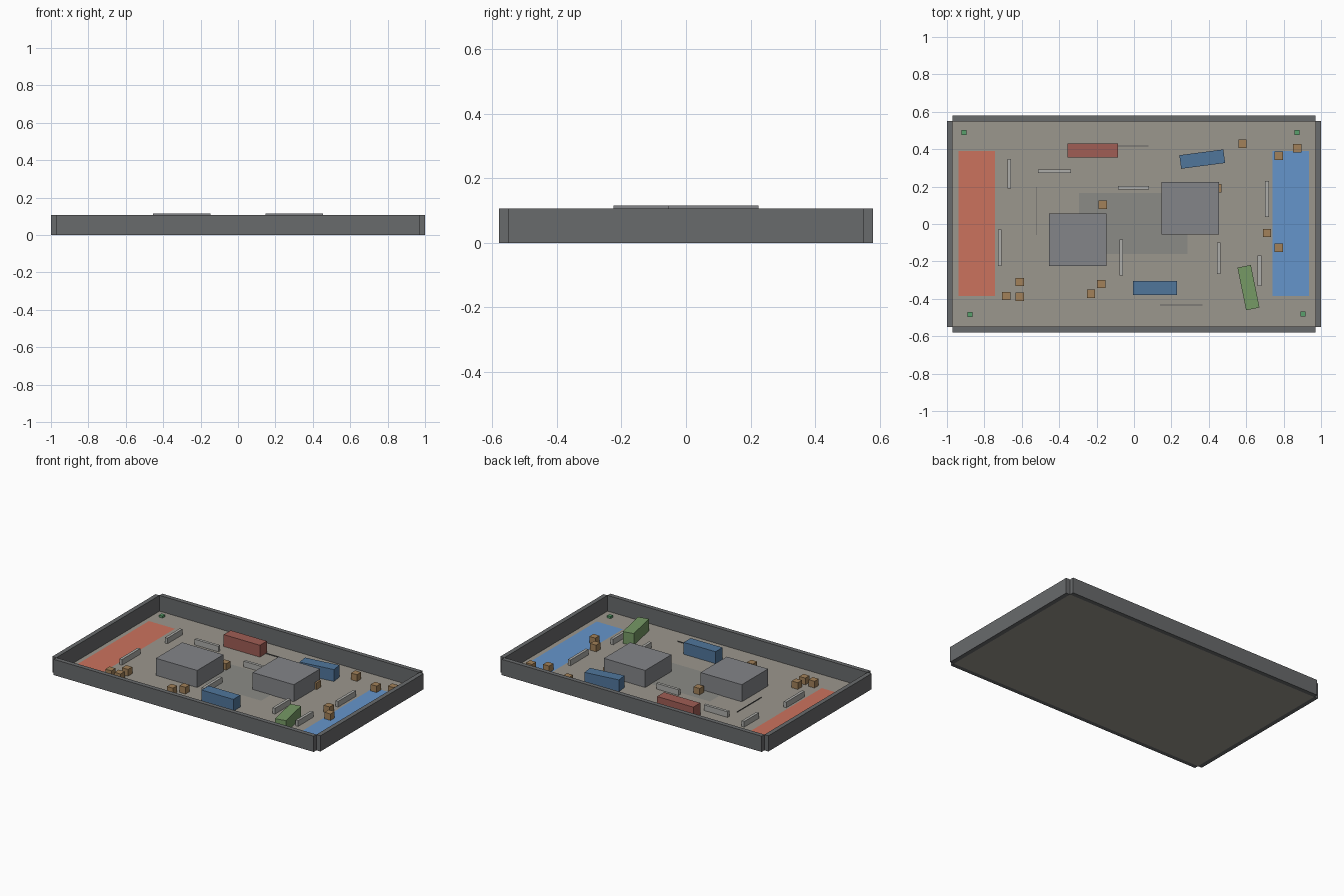
import bpy, bmesh
from mathutils import Matrix
from math import radians

if "Cube" in bpy.data.objects:
    bpy.data.objects.remove(bpy.data.objects["Cube"])


def material(name, r, g, b):
    m = bpy.data.materials.new(name)
    m.diffuse_color = (r, g, b, 1)
    m.use_nodes = True
    m.node_tree.nodes["Principled BSDF"].inputs["Base Color"].default_value = m.diffuse_color
    return m


FLOOR = material("floor_tan", 0.33, 0.31, 0.27)
PATCH = material("patch_grey", 0.26, 0.26, 0.24)
WALL = material("wall_grey", 0.14, 0.145, 0.15)
BUILDING = material("building_grey", 0.23, 0.235, 0.25)
RED_ZONE = material("zone_red", 0.60, 0.17, 0.11)
BLUE_ZONE = material("zone_blue", 0.13, 0.30, 0.60)
RED = material("container_red", 0.35, 0.11, 0.09)
BLUE = material("container_blue", 0.08, 0.18, 0.33)
GREEN = material("container_green", 0.18, 0.32, 0.13)
WOOD = material("crate_wood", 0.36, 0.22, 0.10)
CONCRETE = material("barrier_concrete", 0.42, 0.42, 0.40)
WIRE = material("wire_dark", 0.12, 0.12, 0.12)
MARKER = material("marker_green", 0.10, 0.35, 0.15)


def finish(name, bm, mat):
    mesh = bpy.data.meshes.new(name)
    bm.to_mesh(mesh)
    bm.free()
    mesh.materials.append(mat)
    obj = bpy.data.objects.new(name, mesh)
    bpy.context.collection.objects.link(obj)
    return obj


def box(name, x, y, sx, sy, height, mat, angle=0, base=0.0005):
    bm = bmesh.new()
    bmesh.ops.create_cube(bm, size=1, matrix=Matrix.Translation((0, 0, height / 2))
                          @ Matrix.Diagonal((sx, sy, height, 1)))
    obj = finish(name, bm, mat)
    obj.location = (x, y, base)
    obj.rotation_euler.z = radians(angle)
    return obj


def sheet(name, x, y, sx, sy, z, mat):
    bm = bmesh.new()
    bmesh.ops.create_grid(bm, x_segments=1, y_segments=1, size=0.5,
                          matrix=Matrix.Diagonal((sx, sy, 1, 1)))
    obj = finish(name, bm, mat)
    obj.location = (x, y, z)
    return obj


# Ground and painted areas
sheet("floor", 0, 0, 1.94, 1.10, 0, FLOOR)
sheet("centre_patch", -0.005, 0.003, 0.58, 0.326, 0.002, PATCH)
sheet("red_zone", -0.841, 0.003, 0.195, 0.775, 0.002, RED_ZONE)
sheet("blue_zone", 0.838, 0.003, 0.195, 0.775, 0.002, BLUE_ZONE)

# Perimeter walls, open at the corners
for s, side, end in ((-1, "front", "left"), (1, "back", "right")):
    box(side + "_wall", 0, s * 0.564, 1.94, 0.03, 0.106, WALL, base=0)
    box(end + "_wall", s * 0.985, 0, 0.03, 1.10, 0.106, WALL, base=0)

# Two square buildings
for s, side in ((-1, "left"), (1, "right")):
    box(side + "_building", s * 0.301, s * 0.085, 0.308, 0.28, 0.115, BUILDING)

# Shipping containers
box("red_container", -0.220, 0.392, 0.27, 0.075, 0.08, RED)
box("front_blue_container", 0.112, -0.342, 0.237, 0.075, 0.08, BLUE)
box("back_blue_container", 0.365, 0.347, 0.237, 0.073, 0.08, BLUE, 7.5)
box("green_container", 0.612, -0.340, 0.232, 0.073, 0.08, GREEN, -78.5)

# Crates
crates = [(0.58, 0.43), (0.773, 0.364), (0.872, 0.406), (0.446, 0.192),
          (-0.166, 0.102), (0.711, -0.048), (0.773, -0.128), (-0.61, -0.31),
          (-0.682, -0.385), (-0.61, -0.39), (-0.174, -0.321), (-0.23, -0.374)]
for i, (x, y) in enumerate(crates):
    box(f"crate_{i + 1}", x, y, 0.045, 0.045, 0.045, WOOD)

# Low concrete barriers: x, y, length, heading
barriers = [(-0.668, 0.268, 0.158, 90), (-0.425, 0.281, 0.176, 0),
            (-0.003, 0.193, 0.166, 0), (0.711, 0.134, 0.193, 90),
            (-0.718, -0.127, 0.195, 90), (-0.069, -0.179, 0.193, 90),
            (0.453, -0.183, 0.168, 90), (0.671, -0.250, 0.163, 90)]
for i, (x, y, length, angle) in enumerate(barriers):
    box(f"barrier_{i + 1}", x, y, length, 0.019, 0.038, CONCRETE, angle)

# Thin wires on the ground
for i, (x, y, length, angle) in enumerate([(-0.519, 0.069, 0.258, 90),
                                           (-0.006, 0.417, 0.168, 0),
                                           (0.253, -0.433, 0.226, 0)]):
    box(f"wire_{i + 1}", x, y, length, 0.003, 0.005, WIRE, angle)

# Corner markers
for i, (x, y) in enumerate([(-0.909, 0.489), (0.872, 0.489),
                            (-0.877, -0.484), (0.904, -0.482)]):
    box(f"corner_marker_{i + 1}", x, y, 0.026, 0.026, 0.014, MARKER)
